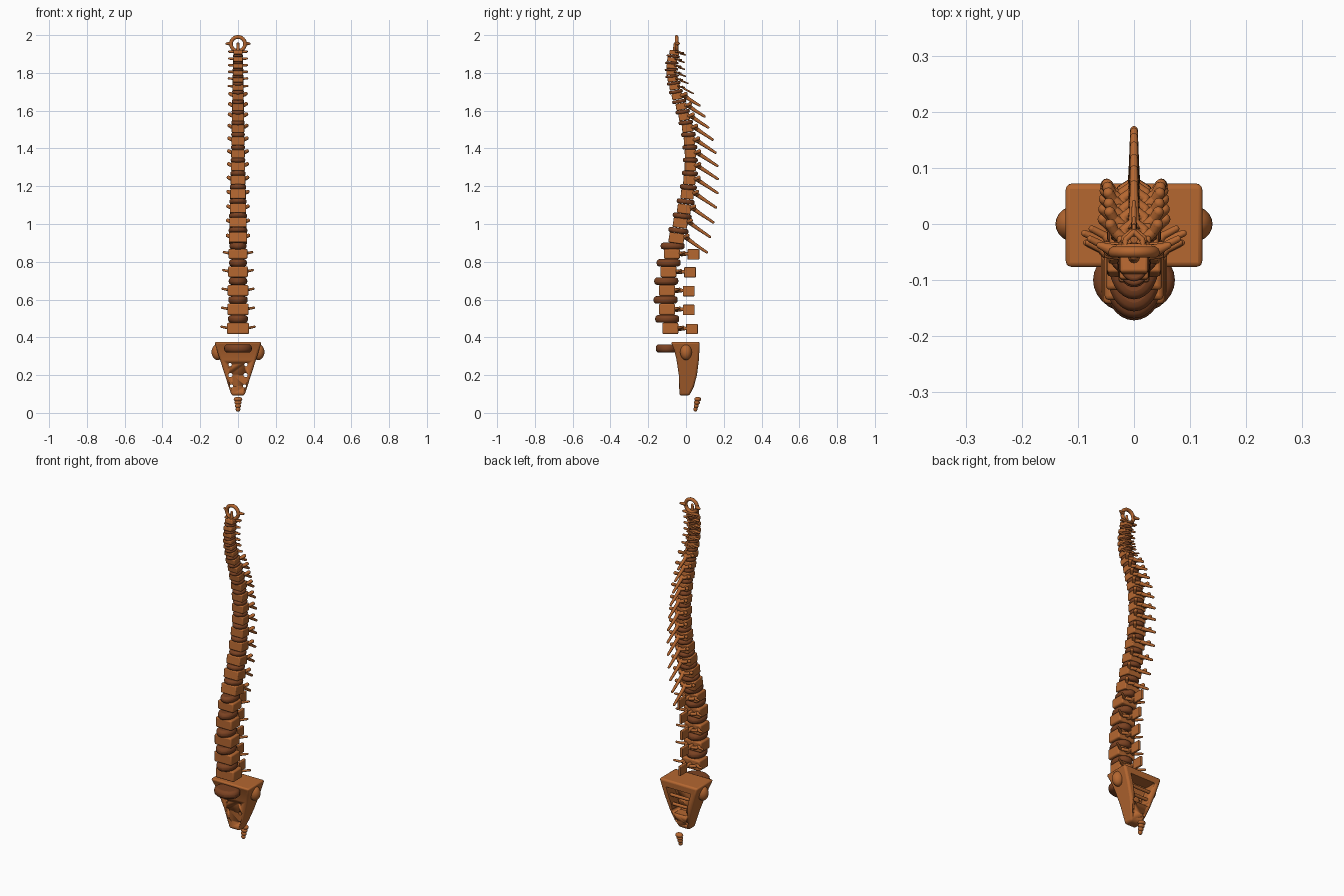
import bpy, bmesh, math
from mathutils import Vector, Matrix

cube = bpy.data.objects.get("Cube")
if cube:
    bpy.data.objects.remove(cube)


def material(name, rgb):
    m = bpy.data.materials.new(name)
    m.use_nodes = True
    m.diffuse_color = (*rgb, 1)
    m.node_tree.nodes["Principled BSDF"].inputs["Base Color"].default_value = (*rgb, 1)
    return m


BONE = material("warm_bone", (0.46, 0.135, 0.03))
DISC = material("dark_cartilage", (0.2, 0.055, 0.016))


def finish(name, bm, mat, bevel=0, segments=3):
    """Turn a bmesh into a smooth-shaded object with an optional rounded edge."""
    bmesh.ops.recalc_face_normals(bm, faces=bm.faces)
    mesh = bpy.data.meshes.new(name)
    bm.to_mesh(mesh)
    bm.free()
    mesh.materials.append(mat)
    ob = bpy.data.objects.new(name, mesh)
    bpy.context.collection.objects.link(ob)
    bpy.context.view_layer.objects.active = ob
    for other in bpy.context.selected_objects:
        other.select_set(False)
    ob.select_set(True)
    bpy.ops.object.shade_smooth_by_angle(angle=math.radians(40))
    if bevel:
        mod = ob.modifiers.new("rounding", "BEVEL")
        mod.width, mod.segments = bevel, segments
        mod.limit_method, mod.angle_limit = "ANGLE", math.radians(40)
    return ob


def place(loc, size, tilt=0):
    return Matrix.Translation(loc) @ Matrix.Rotation(tilt, 4, "X") @ Matrix.Diagonal((*size, 1))


def block(name, loc, size, tilt=0, bevel=0.004, mat=BONE):
    bm = bmesh.new()
    bmesh.ops.create_cube(bm, size=1)
    bm.transform(place(loc, size, tilt))
    return finish(name, bm, mat, bevel)


def pad(name, loc, size, tilt=0, mat=DISC):
    """Flattened oval cushion with a full rounded rim."""
    bm = bmesh.new()
    bmesh.ops.create_cone(bm, cap_ends=True, segments=28, radius1=0.5, radius2=0.5, depth=1)
    bm.transform(place(loc, size, tilt))
    return finish(name, bm, mat, size[2] * 0.4)


def ball(name, loc, size):
    bm = bmesh.new()
    bmesh.ops.create_uvsphere(bm, u_segments=20, v_segments=12, radius=0.5)
    bm.transform(place(loc, size))
    return finish(name, bm, BONE)


def rod(name, points, radii):
    """Tapered round limb along a path, with a rounded tip."""
    bm = bmesh.new()
    pts = [Vector(p) for p in points]
    for a, b, ra, rb in zip(pts, pts[1:], radii, radii[1:]):
        d = b - a
        turn = d.to_track_quat("Z", "Y").to_matrix().to_4x4()
        bmesh.ops.create_cone(bm, cap_ends=True, segments=12, radius1=ra, radius2=rb,
                              depth=d.length, matrix=Matrix.Translation((a + b) / 2) @ turn)
        bmesh.ops.create_uvsphere(bm, u_segments=12, v_segments=8, radius=rb,
                                  matrix=Matrix.Translation(b))
    return finish(name, bm, BONE)


def loft(name, sections, bevel=0):
    """Box-like shell through (z, half bottom width, front y, back y) sections."""
    bm = bmesh.new()
    rings = [[bm.verts.new(c) for c in ((-w, f, z), (w, f, z), (w, b, z), (-w, b, z))]
             for z, w, f, b in sections]
    for lo, hi in zip(rings, rings[1:]):
        for i in range(4):
            j = (i + 1) % 4
            bm.faces.new((lo[i], lo[j], hi[j], hi[i]))
    bm.faces.new(rings[0][::-1])
    bm.faces.new(rings[-1])
    return finish(name, bm, BONE, bevel)


def blend(keys, i):
    """Piecewise linear value at vertebra index i."""
    for (a, u), (b, v) in zip(keys, keys[1:]):
        if i <= b:
            return u + (v - u) * (i - a) / (b - a)
    return keys[-1][1]


# Column centre line from the lowest lumbar to the second neck vertebra (y, z)
LINE = [(-.083, .447), (-.1, .548), (-.1, .648), (-.093, .747), (-.075, .842), (-.05, .925),
        (-.03, 1.005), (-.01, 1.08), (.007, 1.157), (.018, 1.232), (.023, 1.304),
        (.023, 1.372), (.018, 1.44), (.008, 1.507), (-.01, 1.567), (-.025, 1.622),
        (-.047, 1.676), (-.06, 1.725), (-.07, 1.765), (-.077, 1.8), (-.077, 1.835),
        (-.073, 1.87), (-.062, 1.907)]
WIDTH = [(0, .118), (4, .1), (10, .074), (16, .06), (22, .05)]
DEPTH = [(0, .085), (4, .085), (10, .06), (22, .052)]
REACH = [(5, .16), (11, .142), (16, .118), (18, .08), (22, .058)]
DROP = [(5, .075), (13, .06), (16, .048), (18, .02), (22, .012)]
SPAN = [(0, .088), (4, .075), (5, .063), (10, .057), (16, .05), (22, .046)]

last = len(LINE) - 1
for i, (y, z) in enumerate(LINE):
    y0, z0 = LINE[max(i - 1, 0)]
    y1, z1 = LINE[min(i + 1, last)]
    pitch = (z1 - z0) / (2 if 0 < i < last else 1)
    tilt = -0.55 * math.atan2(y1 - y0, z1 - z0) if i > 4 else 0
    w, d = blend(WIDTH, i), blend(DEPTH, i)
    span = blend(SPAN, i)
    back = y + d / 2
    tag = f"{i + 1:02d}"
    lumbar, neck = i < 5, i > 16

    # Body and the cushion above it
    block("vertebra_body_" + tag, (0, y, z), (w, d, pitch * (.6 if lumbar else .66)), tilt,
          .008 if lumbar else .005)
    if i < last:
        pad("disc_" + tag, (0, (y + y1) / 2 - (.008 if lumbar else 0), (z + z1) / 2),
            (w * (.9 if lumbar else 1.04), d * (1.5 if lumbar else 1.32),
             pitch * (.4 if lumbar else .34)), tilt)

    # Rear spine
    if lumbar:
        tip = back + .072
        rod("rear_stem_" + tag, [(0, back - .01, z), (0, back + .012, z), (0, tip - .02, z)],
            [.012, .013, .007])
        block("rear_blade_" + tag, (0, tip, z - .003), (.016, .062, .055), 0, .004)
    else:
        reach, drop = blend(REACH, i), blend(DROP, i)
        r = .005 if neck else .009
        rod("rear_spine_" + tag,
            [(0, back + .008, z + .004), (0, y + reach * .6, z - drop * .42),
             (0, y + reach, z - drop)], [r * 1.3, r, r * .75])

    # Side wings and the arches that join them to the rear spine
    for s, side in ((1, "left"), (-1, "right")):
        root = (s * w * .32, back - .008, z + .004)
        if lumbar:
            path = [root, (s * span * .7, back + .012, z + .004), (s * span, back + .024, z + .009)]
            radii = [.011, .007, .006]
        elif neck:
            path = [root, (s * span, back - .005, z + .006)]
            radii = [.007, .006]
        else:
            path = [root, (s * span * .7, back + .006, z + .008), (s * (span - .008), back + .018, z + .014)]
            radii = [.011, .009, .01]
        rod(f"wing_{side}_{tag}", path, radii)
        r = .005 if neck else .009
        rod(f"arch_{side}_{tag}", [root, (s * w * .3, back + .008, z), (0, back + .022, z - .002)],
            [r, r, r])

# Top ring with its peg and side spikes
bm = bmesh.new()
N, M = 32, 10
for a in range(N):
    for b in range(M):
        u, v = a * math.tau / N, b * math.tau / M
        rad = .037 + .01 * math.cos(v)
        bm.verts.new((rad * math.cos(u), .01 * math.sin(v), rad * math.sin(u)))
bm.verts.ensure_lookup_table()
for a in range(N):
    for b in range(M):
        c, e = (a + 1) % N, (b + 1) % M
        bm.faces.new([bm.verts[k] for k in (a * M + b, c * M + b, c * M + e, a * M + e)])
bm.transform(Matrix.Translation((0, -.05, 1.953)))
finish("top_ring", bm, BONE)
rod("ring_peg", [(0, -.06, 1.91), (0, -.058, 1.955)], [.011, .007])
for s, side in ((1, "left"), (-1, "right")):
    rod("ring_spike_" + side, [(s * .035, -.048, 1.955), (s * .061, -.038, 1.955)], [.012, .006])
    rod("neck_bar_" + side, [(0, -.055, 1.912), (s * .045, -.05, 1.912)], [.007, .006])

# Sacrum wedge, rounded, with a rear hollow and pairs of holes
sacrum = loft("sacrum", [(.092, .034, -.035, .018), (.14, .05, -.036, .042), (.2, .069, -.038, .058),
                         (.28, .095, -.05, .068), (.33, .111, -.062, .071), (.376, .125, -.08, .073)], .011)
cutters = [loft("hollow_cutter", [(.19, .035, .0, .2), (.335, .08, .0, .2)])]
for z, x, r in ((.255, .042, .009), (.2, .04, .011), (.142, .034, .009)):
    for s in (1, -1):
        cutters.append(rod("hole_cutter", [(s * x, -.2, z), (s * x, .2, z)], [r, r]))
        # drop the rounded tip so the cutter stays a plain cylinder
        bm = bmesh.new()
        bm.from_mesh(cutters[-1].data)
        bmesh.ops.delete(bm, geom=[v for v in bm.verts if len(v.link_faces) > 3 or v.co.y > .2001
                                   or .1 < v.co.y < .1999], context="VERTS")
        bm.to_mesh(cutters[-1].data)
        bm.free()
for c in cutters:
    cut = sacrum.modifiers.new("cut", "BOOLEAN")
    cut.operation, cut.solver, cut.object = "DIFFERENCE", "EXACT", c
    c.hide_render = True
    c.hide_viewport = True
for k, z in enumerate((.235, .285)):
    rod(f"sacrum_rib_{k + 1}", [(-.25 * z - .01, .045, z), (.25 * z + .01, .045, z)], [.009, .009])
pad("sacrum_disc", (0, -.1, .341), (.146, .12, .044))
for s, side in ((1, "left"), (-1, "right")):
    ball("hip_knob_" + side, (s * .108, 0, .322), (.064, .062, .085))

# Tail bone: shrinking stacked beads
for k in range(4):
    ball(f"tail_bead_{k + 1}", (0, .062 - .004 * k, .072 - .0175 * k),
         (.046 - .007 * k, .036 - .005 * k, .026))
